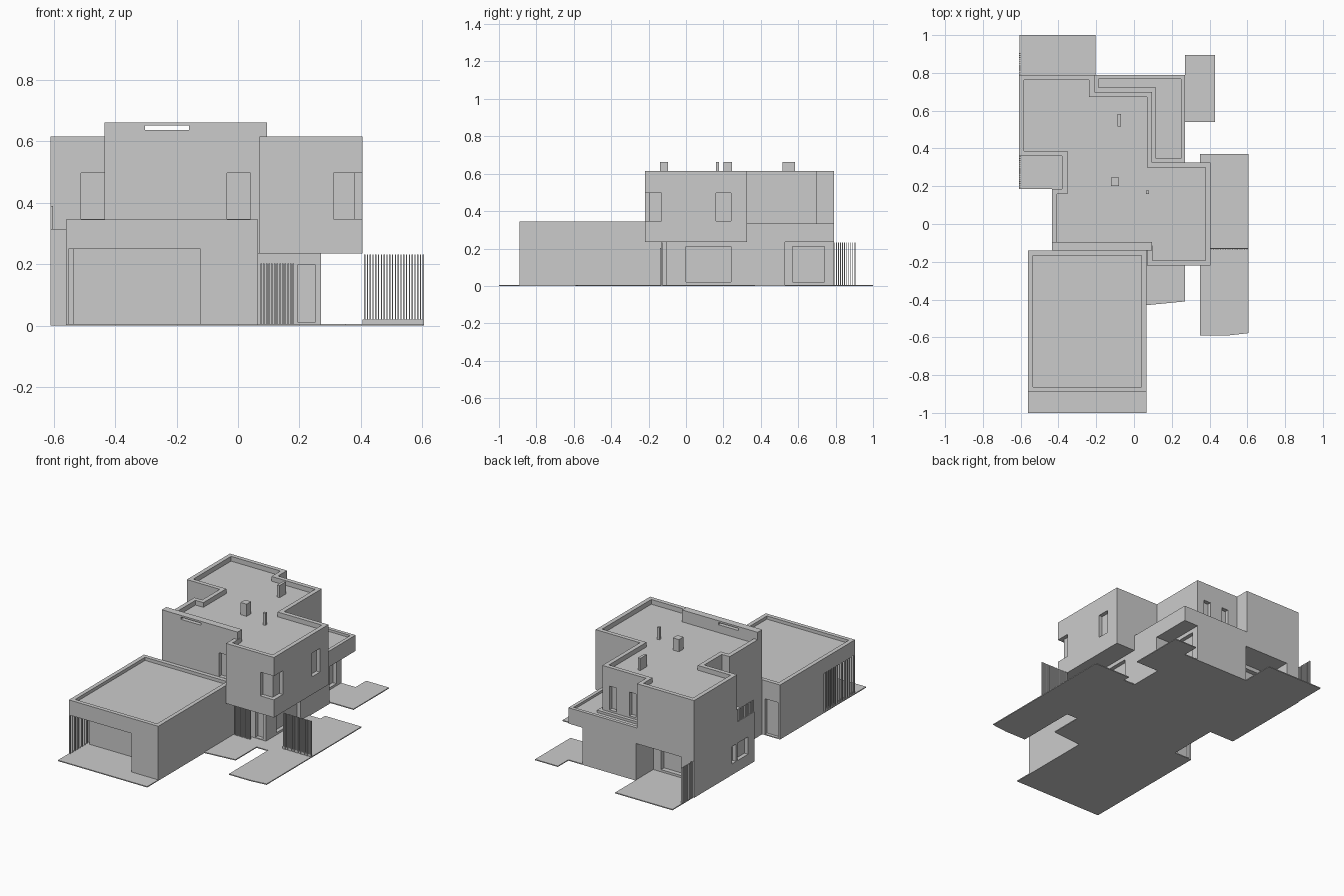
import bpy, bmesh

if "Cube" in bpy.data.objects:
    bpy.data.objects.remove(bpy.data.objects["Cube"])


def finish(name, bm):
    bmesh.ops.recalc_face_normals(bm, faces=bm.faces)
    me = bpy.data.meshes.new(name)
    bm.to_mesh(me)
    bm.free()
    ob = bpy.data.objects.new(name, me)
    bpy.context.collection.objects.link(ob)
    return ob


def add_box(bm, x0, x1, y0, y1, z0, z1):
    vs = bmesh.ops.create_cube(bm, size=1)["verts"]
    for v in vs:
        v.co.x = x1 if v.co.x > 0 else x0
        v.co.y = y1 if v.co.y > 0 else y0
        v.co.z = z1 if v.co.z > 0 else z0


def boxes(name, items):
    bm = bmesh.new()
    for b in items:
        add_box(bm, *b)
    return finish(name, bm)


def prism(name, outline, z0, z1, rim=0, drop=0):
    """Extruded outline; rim > 0 sinks the roof inside a parapet."""
    bm = bmesh.new()
    base = bm.faces.new([bm.verts.new((x, y, z0)) for x, y in outline])
    ext = bmesh.ops.extrude_face_region(bm, geom=[base], use_keep_orig=True)["geom"]
    bmesh.ops.translate(bm, verts=[g for g in ext if isinstance(g, bmesh.types.BMVert)],
                        vec=(0, 0, z1 - z0))
    bmesh.ops.recalc_face_normals(bm, faces=bm.faces)
    if rim:
        top = max(bm.faces, key=lambda f: f.calc_center_median().z)
        bmesh.ops.inset_region(bm, faces=[top], thickness=rim, use_even_offset=True)
        ext = bmesh.ops.extrude_face_region(bm, geom=[top])["geom"]
        bmesh.ops.translate(bm, verts=[g for g in ext if isinstance(g, bmesh.types.BMVert)],
                            vec=(0, 0, -drop))
        if top.is_valid:
            bm.faces.remove(top)
    return finish(name, bm)


def cut(ob, items):
    cutter = boxes("cutter", items)
    cutter.hide_render = True
    m = ob.modifiers.new("openings", "BOOLEAN")
    m.operation, m.solver, m.object = "DIFFERENCE", "EXACT", cutter
    m.use_self = True
    bpy.context.view_layer.objects.active = ob
    bpy.ops.object.modifier_apply(modifier=m.name)
    bpy.data.objects.remove(cutter)


def rect(x0, x1, y0, y1):
    return [(x0, y0), (x1, y0), (x1, y1), (x0, y1)]


def slats(name, axis, a0, a1, at, z0, z1, n, w=0.004):
    """Row of thin vertical slats along x or y."""
    items = []
    for i in range(n):
        a = a0 + (a1 - a0 - w) * i / (n - 1)
        if axis == "x":
            items.append((a, a + w, at - 0.004, at + 0.004, z0, z1))
        else:
            items.append((at - 0.004, at + 0.004, a, a + w, z0, z1))
    return boxes(name, items)


# paving slabs
T = 0.006
prism("driveway", rect(-0.56, 0.065, -1.0, -0.14), 0, T)
prism("house_slab", rect(-0.61, 0.27, 0.185, 0.79), 0, T)
prism("entrance_path", [(0.065, -0.43), (0.27, -0.41), (0.27, -0.1), (0.065, -0.1)], 0, T)
prism("side_terrace", [(0.35, -0.59), (0.5, -0.59), (0.605, -0.578), (0.605, 0.37), (0.35, 0.37)], 0, T)
prism("terrace_link", rect(0.27, 0.35, -0.2, 0.325), 0, T)
prism("side_patio", rect(0.27, 0.43, 0.54, 0.895), 0, T)
prism("back_patio", rect(-0.605, -0.205, 0.79, 1.0), 0, T)

# ground floor, with porches notched into the plan
ground = prism("ground_floor", [
    (-0.435, -0.14), (0.065, -0.14), (0.065, -0.105), (0.27, -0.105),
    (0.27, 0.53), (0.17, 0.53), (0.17, 0.79), (-0.205, 0.79),
    (-0.205, 0.62), (-0.52, 0.62), (-0.52, 0.79), (-0.61, 0.79),
    (-0.61, 0.36), (-0.38, 0.36), (-0.38, 0.185), (-0.435, 0.185)], 0, 0.235)
cut(ground, [
    (-0.62, -0.585, 0.37, 0.41, 0.07, 0.18),
    (-0.48, -0.26, 0.59, 0.63, 0.02, 0.21),
    (0.145, 0.18, 0.57, 0.74, 0.02, 0.21),
    (0.245, 0.28, 0.0, 0.24, 0.02, 0.21),
    (0.195, 0.25, -0.11, -0.08, 0.01, 0.2)])

# single-storey roof at the back right
prism("low_roof", [
    (0.095, 0.325), (0.27, 0.325), (0.27, 0.79), (-0.21, 0.79),
    (-0.21, 0.70), (0.095, 0.70)], 0.235, 0.335, 0.022, 0.015)

# balcony block
balcony = prism("balcony_base", rect(-0.61, -0.38, 0.185, 0.36), 0, 0.315)
cut(balcony, [(-0.62, -0.585, 0.25, 0.355, 0.07, 0.18)])
slats("balcony_screen", "y", 0.19, 0.36, -0.606, 0.315, 0.39, 16)

# upper floor with parapet
upper = prism("upper_floor", [
    (-0.435, -0.14), (0.07, -0.14), (0.07, -0.22), (0.405, -0.22),
    (0.405, 0.325), (0.095, 0.325), (0.095, 0.70), (-0.21, 0.70),
    (-0.21, 0.79), (-0.61, 0.79), (-0.61, 0.36), (-0.38, 0.36),
    (-0.38, 0.185), (-0.435, 0.185)], 0.235, 0.615, 0.027, 0.03)
Z = (0.347, 0.497)
cut(upper, [
    (0.31, 0.42, -0.23, -0.195, *Z), (0.38, 0.42, -0.23, -0.13, *Z),
    (0.38, 0.42, 0.16, 0.24, *Z),
    (-0.035, 0.04, -0.15, -0.115, *Z),
    (-0.51, -0.42, 0.35, 0.385, *Z),
    (-0.005, 0.045, 0.675, 0.71, *Z), (-0.14, -0.095, 0.675, 0.71, *Z)])

# raised front wall with a slot
feature = boxes("raised_front_wall", [(-0.435, 0.095, -0.14, -0.095, 0.587, 0.662)])
cut(feature, [(-0.302, -0.16, -0.2, 0, 0.637, 0.651)])

# roof vents
boxes("roof_vents", [
    (-0.087, -0.07, 0.515, 0.582, 0.585, 0.662),
    (-0.122, -0.08, 0.2, 0.245, 0.585, 0.662),
    (0.063, 0.079, 0.16, 0.177, 0.585, 0.662)])

# garage with an open front corner
garage = prism("garage", rect(-0.56, 0.065, -0.89, -0.14), 0, 0.345, 0.026, 0.02)
cut(garage, [
    (-0.6, -0.122, -0.95, -0.72, T, 0.25),
    (-0.6, -0.535, -0.73, -0.57, T, 0.25),
    (-0.545, -0.455, -0.16, -0.1, T, 0.23)])
slats("garage_screen", "y", -0.89, -0.57, -0.555, T, 0.25, 14, 0.009)

# timber screens
slats("entrance_screen", "x", 0.073, 0.183, -0.135, T, 0.203, 13, 0.005)
slats("terrace_fence", "x", 0.41, 0.605, -0.13, T, 0.232, 22)
boxes("fence_rail", [(0.405, 0.605, -0.132, -0.128, T, 0.02)])
slats("back_patio_screen", "y", 0.78, 0.905, -0.604, T, 0.232, 12)
